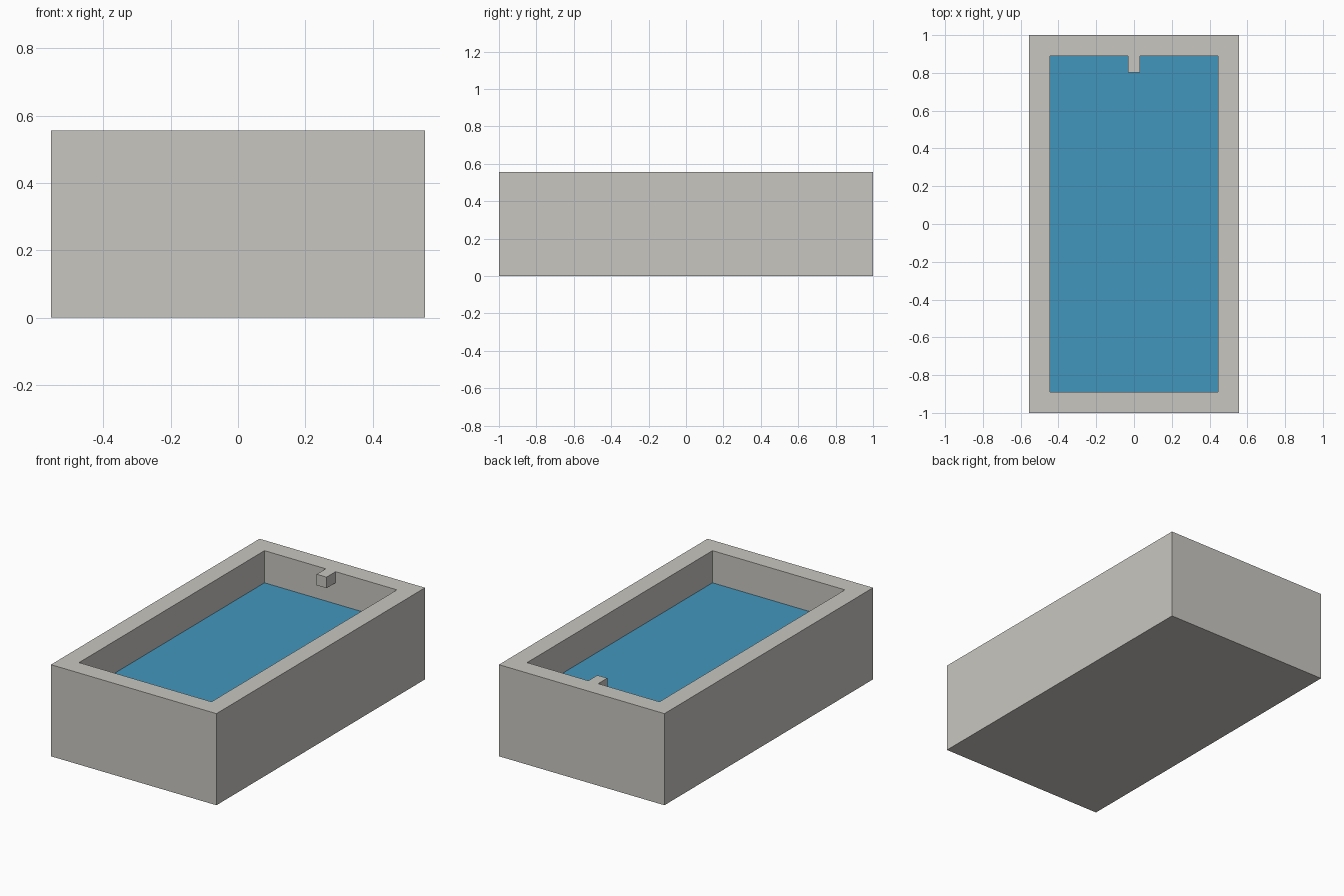
import bpy, bmesh
from mathutils import Matrix, Vector

if "Cube" in bpy.data.objects:
    bpy.data.objects.remove(bpy.data.objects["Cube"])

W, L, H = 1.111, 2.0, 0.556      # outer size
WALL, FLOOR = 0.111, 0.111       # wall and floor thickness
WATER_Z = 0.361


def material(name, rgb):
    m = bpy.data.materials.new(name)
    m.diffuse_color = (*rgb, 1)
    m.use_nodes = True
    m.node_tree.nodes["Principled BSDF"].inputs["Base Color"].default_value = m.diffuse_color
    return m


def add_object(name, bm, mat):
    mesh = bpy.data.meshes.new(name)
    bm.to_mesh(mesh)
    bm.free()
    mesh.materials.append(mat)
    ob = bpy.data.objects.new(name, mesh)
    bpy.context.collection.objects.link(ob)
    return ob


def box(lo, hi):
    lo, hi = Vector(lo), Vector(hi)
    bm = bmesh.new()
    m = Matrix.Translation((lo + hi) / 2) @ Matrix.Diagonal((*(hi - lo), 1))
    bmesh.ops.create_cube(bm, size=1, matrix=m)
    return bm


stone = material("stone grey", (0.578, 0.565, 0.527))
blue = material("water blue", (0.053, 0.305, 0.503))

# Trough: block with its top inset and sunk to form the basin
bm = box((-W / 2, -L / 2, 0), (W / 2, L / 2, H))
top = next(f for f in bm.faces if f.normal.z > 0.9)
bmesh.ops.inset_region(bm, faces=[top], thickness=WALL, use_even_offset=True)
top = next(f for f in bm.faces
           if f.normal.z > 0.9 and f.calc_center_median().xy.length < 0.01)
ext = bmesh.ops.extrude_discrete_faces(bm, faces=[top])
for v in ext["faces"][0].verts:
    v.co.z = FLOOR
bmesh.ops.recalc_face_normals(bm, faces=bm.faces)
add_object("trough", bm, stone)

# Spout: small block on the inside of the back wall, flush with the rim
yi = L / 2 - WALL
add_object("spout", box((-0.033, yi - 0.087, H - 0.067), (0.033, yi, H)), stone)

# Water surface
bm = bmesh.new()
bmesh.ops.create_grid(bm, x_segments=1, y_segments=1, size=1, matrix=Matrix.Translation(
    (0, 0, WATER_Z)) @ Matrix.Diagonal((W / 2 - WALL, yi, 1, 1)))
add_object("water", bm, blue)
